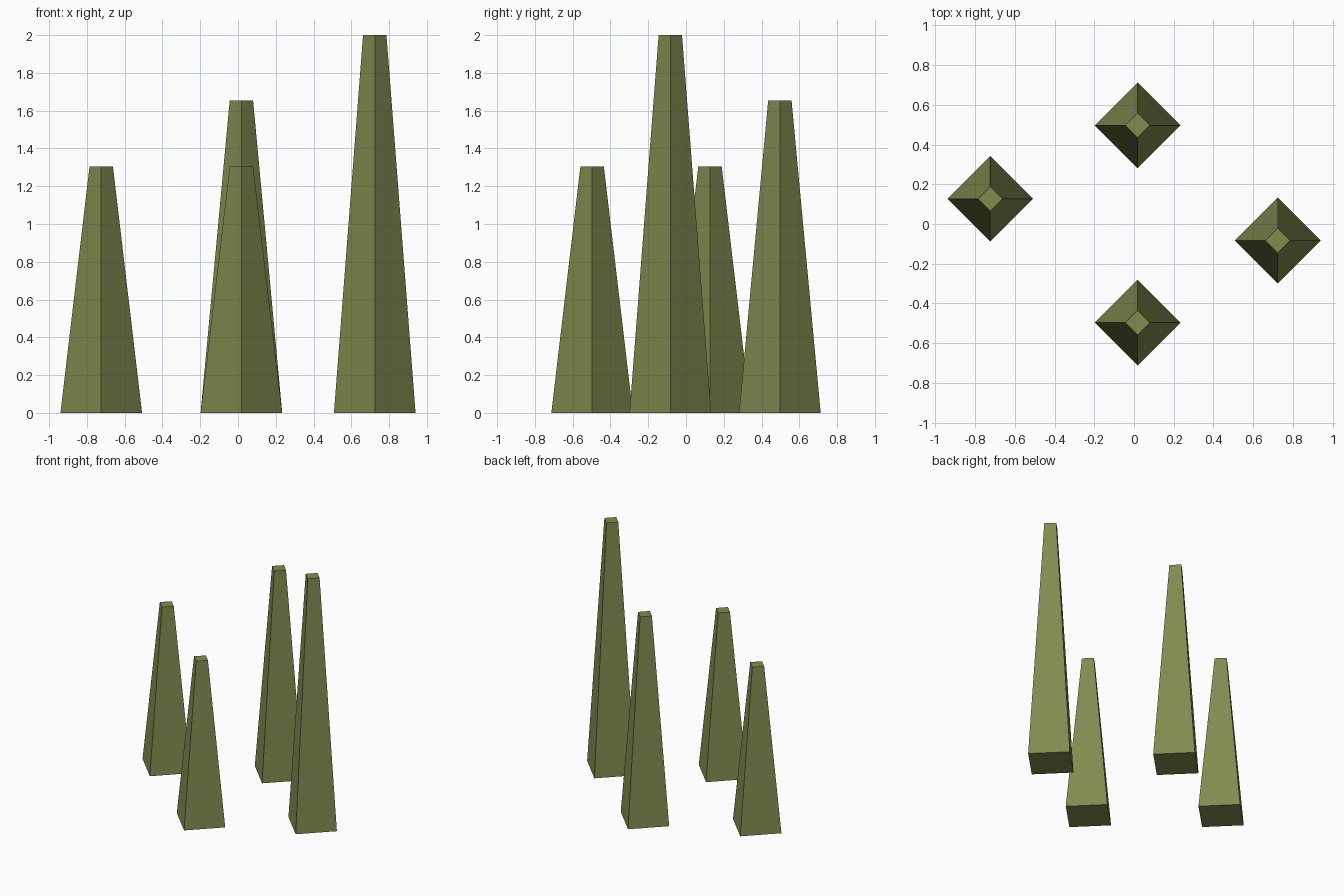
import bpy

if "Cube" in bpy.data.objects:
    bpy.data.objects.remove(bpy.data.objects["Cube"])

mat = bpy.data.materials.new("olive")
mat.diffuse_color = (0.22, 0.26, 0.08, 1)
mat.use_nodes = True
mat.node_tree.nodes["Principled BSDF"].inputs["Base Color"].default_value = mat.diffuse_color

BASE_R, TOP_R = 0.216, 0.062


def spike(name, x, y, height):
    """Tapered four-sided spike with its corners on the x and y axes."""
    bpy.ops.mesh.primitive_cone_add(vertices=4, radius1=BASE_R, radius2=TOP_R,
                                    depth=height, location=(x, y, height / 2))
    ob = bpy.context.object
    ob.name = name
    ob.data.materials.append(mat)


# Four spikes of three heights
spike("left_spike", -0.724, 0.127, 1.305)
spike("front_spike", 0.018, -0.497, 1.305)
spike("back_spike", 0.018, 0.497, 1.653)
spike("right_spike", 0.724, -0.083, 2.0)
